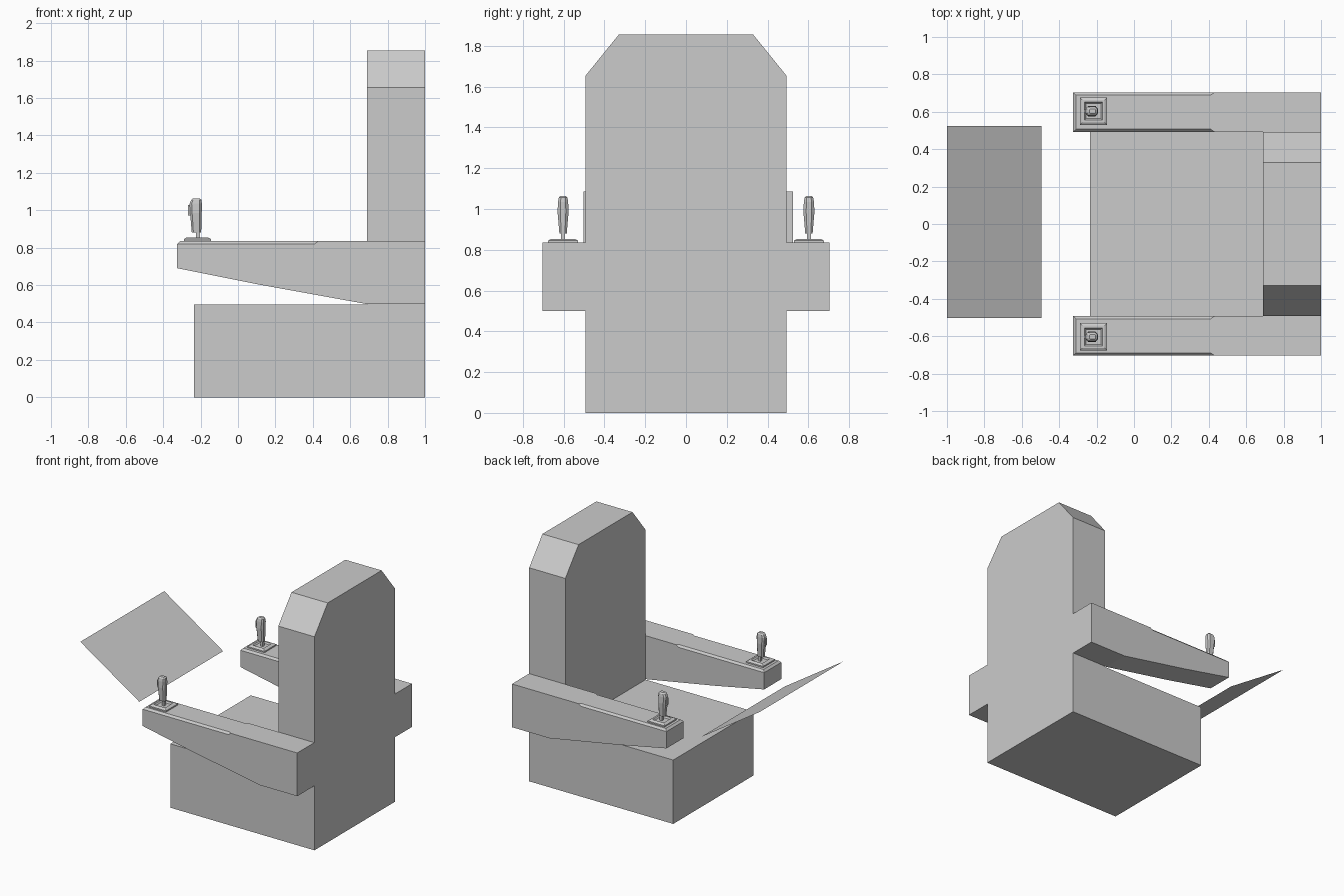
import bpy

if "Cube" in bpy.data.objects:
    bpy.data.objects.remove(bpy.data.objects["Cube"])


def make(name, verts, faces):
    me = bpy.data.meshes.new(name)
    me.from_pydata(verts, [], faces)
    me.update()
    ob = bpy.data.objects.new(name, me)
    bpy.context.collection.objects.link(ob)
    return ob


def loft(name, rings):
    """Join equal-length vertex rings (counter-clockwise along the travel axis) and cap the ends."""
    n = len(rings[0])
    verts = [v for r in rings for v in r]
    faces = [tuple(reversed(range(n))), tuple(range(len(verts) - n, len(verts)))]
    for k in range(len(rings) - 1):
        for i in range(n):
            j = (i + 1) % n
            faces.append((k*n + i, k*n + j, k*n + n + j, k*n + n + i))
    return make(name, verts, faces)


def rect(x, y, z, hx, hy):
    return [(x-hx, y-hy, z), (x+hx, y-hy, z), (x+hx, y+hy, z), (x-hx, y+hy, z)]


def octagon(x, y, z, hx, hy):
    a, b = hx*0.65, hy*0.5
    return [(x+p, y+q, z) for p, q in ((-a, -hy), (a, -hy), (hx, -b), (hx, b),
                                       (a, hy), (-a, hy), (-hx, b), (-hx, -b))]


# seat block and backrest with clipped top corners
W = 0.492
loft("seat", [rect(0.2275, 0, z, 0.4625, W) for z in (0, 0.495)])
outline = [(-W, 0), (W, 0), (W, 1.655), (0.33, 1.855), (-0.33, 1.855), (-W, 1.655)]
loft("backrest", [[(x, y, z) for y, z in outline] for x in (0.69, 1.0)])

# tilted display sheet in front of the seat
make("display_panel", [(-1, -0.502, 1.085), (-0.495, -0.502, 0.755),
                       (-0.495, 0.525, 0.755), (-1, 0.525, 1.085)], [(0, 1, 2, 3)])


def armrest(name, yc):
    h, i, t = 0.105, 0.014, 0.835
    side = [(-0.325, 0.69), (0.1, 0.605), (0.68, 0.5), (1, 0.5), (1, t),
            (0.43, t), (0.41, 0.82), (-0.325, 0.82)]
    verts = [(x, yc - h, z) for x, z in side] + [(x, yc + h, z) for x, z in side]
    # inset top edge of the chamfered front part: 16..19
    verts += [(-0.31, yc-h+i, t), (0.41, yc-h+i, t), (0.41, yc+h-i, t), (-0.31, yc+h-i, t)]
    faces = [tuple(range(8)), tuple(reversed(range(8, 16)))]
    faces += [(k, k + 8, k + 9, k + 1) for k in range(4)] + [(7, 15, 8, 0)]
    faces += [(4, 12, 13, 18, 19, 16, 17, 5),          # top
              (7, 6, 17, 16), (6, 5, 17),              # chamfers
              (14, 15, 19, 18), (13, 14, 18),
              (15, 7, 16, 19)]
    return make(name, verts, faces)


# armrests, each with a joystick
for label, s in (("right", -1), ("left", 1)):
    armrest(label + "_armrest", s * 0.598)
    x, y = -0.217, s * 0.603
    loft(label + "_stick_base", [rect(x, y, z, r, r) for r, z in (
        (0.073, 0.833), (0.073, 0.845), (0.06, 0.853), (0.048, 0.853), (0.04, 0.842))])
    loft(label + "_stick_post", [rect(x + 0.003, y, z, 0.01, 0.01) for z in (0.838, 0.885)])
    loft(label + "_stick_grip", [octagon(cx, y, z, hx, hy) for z, cx, hx, hy in (
        (0.88, -0.222, 0.025, 0.018), (0.985, -0.225, 0.031, 0.027),
        (1.035, -0.226, 0.033, 0.025), (1.056, -0.223, 0.027, 0.021),
        (1.064, -0.222, 0.017, 0.013))])
    loft(label + "_stick_trigger", [rect(-0.256, y, z, 0.01, 0.01) for z in (0.973, 1.027)])
